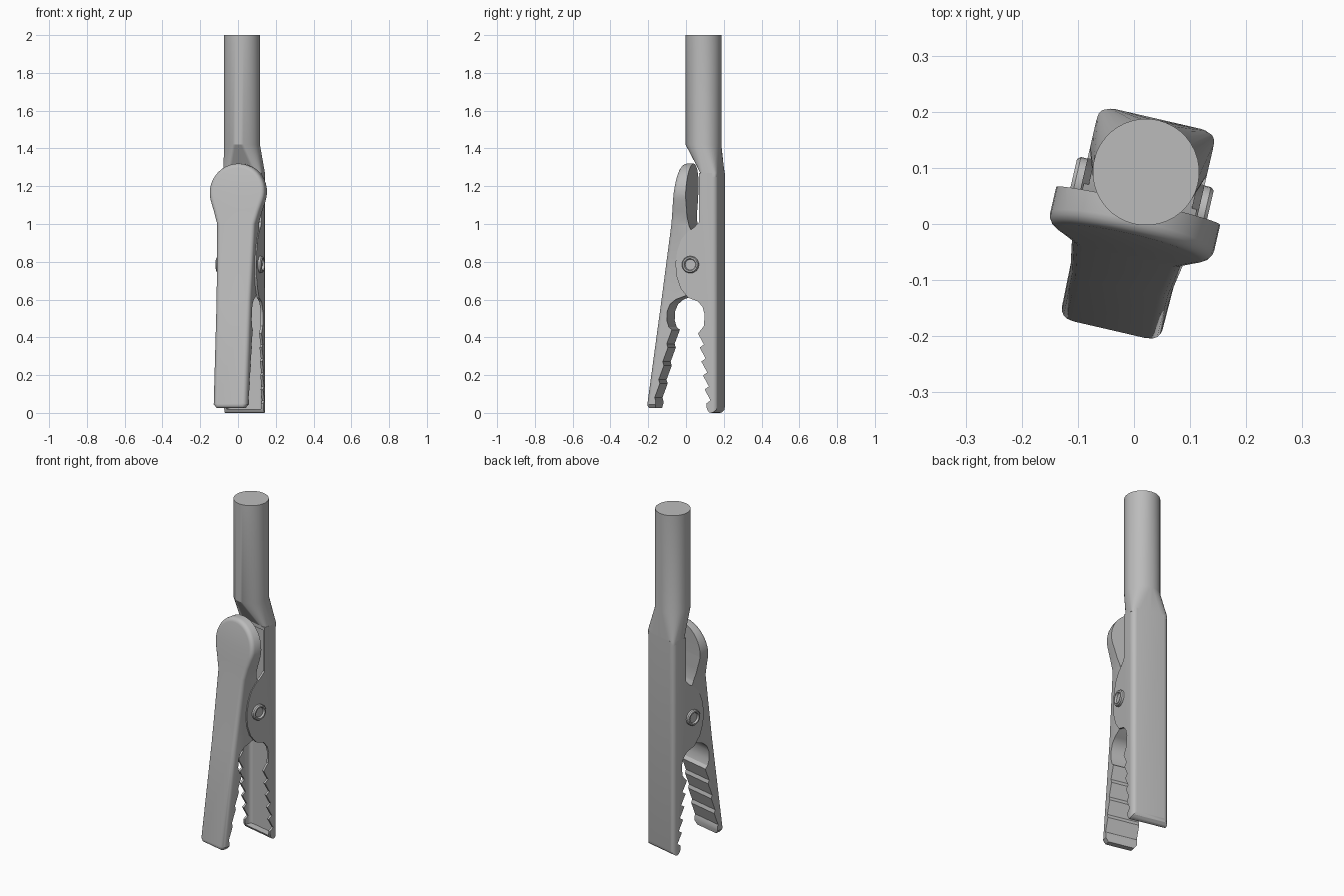
import bpy
import bmesh
from math import sin, cos, pi, radians, copysign
from mathutils import Matrix

cube = bpy.data.objects.get("Cube")
if cube:
    bpy.data.objects.remove(cube)

steel = bpy.data.materials.new("brushed_grey")
steel.use_nodes = True
GREY = (0.5, 0.5, 0.5, 1)
steel.diffuse_color = GREY
steel.node_tree.nodes["Principled BSDF"].inputs["Base Color"].default_value = GREY


def finish(name, bm):
    bmesh.ops.recalc_face_normals(bm, faces=bm.faces)
    mesh = bpy.data.meshes.new(name)
    bm.to_mesh(mesh)
    bm.free()
    mesh.materials.append(steel)
    obj = bpy.data.objects.new(name, mesh)
    bpy.context.collection.objects.link(obj)
    return obj


def prism(name, pts, axis, lo, hi, round_front=0.0):
    """Extrude a 2D outline along x, y or z."""
    place = {"x": lambda a, b, d: (d, a, b),
             "y": lambda a, b, d: (a, d, b),
             "z": lambda a, b, d: (a, b, d)}[axis]
    bm = bmesh.new()
    front = bm.faces.new([bm.verts.new(place(a, b, lo)) for a, b in pts])
    back = bm.faces.new([bm.verts.new(place(a, b, hi)) for a, b in pts])
    rim = list(front.edges)
    n = len(pts)
    for i in range(n):
        j = (i + 1) % n
        bm.faces.new((front.verts[i], front.verts[j], back.verts[j], back.verts[i]))
    if round_front:
        bmesh.ops.recalc_face_normals(bm, faces=bm.faces)
        bmesh.ops.bevel(bm, geom=rim, offset=round_front, segments=4,
                        profile=0.5, affect="EDGES", clamp_overlap=True)
    return finish(name, bm)


def boolean(obj, tool, operation):
    mod = obj.modifiers.new("cut", "BOOLEAN")
    mod.operation, mod.object, mod.solver = operation, tool, "EXACT"
    graph = bpy.context.evaluated_depsgraph_get()
    mesh = bpy.data.meshes.new_from_object(obj.evaluated_get(graph))
    obj.modifiers.clear()
    obj.data = mesh
    bpy.data.objects.remove(tool)


def arc(cx, cy, r, start, end, steps):
    return [(cx + r * cos(radians(start + (end - start) * i / steps)),
             cy + r * sin(radians(start + (end - start) * i / steps)))
            for i in range(steps + 1)]


def rounded_rect(x0, x1, y0, y1, r):
    return (arc(x1 - r, y1 - r, r, 0, 90, 5) + arc(x0 + r, y1 - r, r, 90, 180, 5)
            + arc(x0 + r, y0 + r, r, 180, 270, 5) + arc(x1 - r, y0 + r, r, 270, 360, 5))


def teeth(tip_top, tip_end, depth, count):
    """Zigzag from the top tooth tip down to the last one."""
    pts = []
    (y0, z0), (y1, z1) = tip_top, tip_end
    for i in range(count):
        t = i / (count - 1)
        y, z = y0 + (y1 - y0) * t, z0 + (z1 - z0) * t
        pts.append((y, z))
        if i < count - 1:
            pts.append((y + depth, z + (z1 - z0) / (count - 1) * 0.78))
    return pts


# Fixed jaw: a hollow channel with toothed side walls and pivot cheeks
body_side = [(0.3, 1.27), (0.095, 1.27), (0.095, 1.01), (0.072, 0.985), (0.03, 0.955),
             (0, 0.92), (-0.022, 0.86), (-0.033, 0.79), (-0.026, 0.72), (-0.005, 0.66),
             (0.035, 0.61), (0.09, 0.59), (0.115, 0.56), (0.126, 0.52), (0.122, 0.46)]
body_side += teeth((0.09, 0.42), (0.135, 0.05), 0.032, 6)
body_side += [(0.138, 0.02), (0.15, 0.003), (0.16, 0), (0.172, 0.003),
              (0.186, 0.015), (0.192, 0.035), (0.3, 0.06)]
fixed_jaw = prism("fixed_jaw", body_side, "x", -0.2, 0.2)
column = prism("body_column", rounded_rect(-0.107, 0.107, -0.2, 0.192, 0.028), "z", -0.1, 1.5)
boolean(fixed_jaw, column, "INTERSECT")
hollow = prism("body_hollow", rounded_rect(-0.094, 0.094, -0.3, 0.178, 0.02), "z", 0.02, 1.255)
boolean(fixed_jaw, hollow, "DIFFERENCE")

# Moving arm: solid jaw, pivot web and round thumb paddle
arm_side = [(-0.4, -0.1), (-0.148, -0.1), (-0.148, 0.025)]
arm_side += teeth((-0.055, 0.44), (-0.143, 0.06), -0.028, 5)[::-1]
arm_side += [(-0.072, 0.455), (-0.083, 0.49), (-0.08, 0.54), (-0.065, 0.575), (-0.035, 0.6),
             (0.02, 0.62), (0.06, 0.66), (0.09, 0.73), (0.095, 0.8), (0.085, 0.88),
             (0.06, 0.95), (0.04, 0.99), (0.032, 1.04), (0.032, 1.15), (0.037, 1.24),
             (0.046, 1.4), (-0.4, 1.4)]
moving_arm = prism("moving_arm", arm_side, "x", -0.3, 0.3)
outline = [(-0.092, 0.045), (-0.075, 0.025), (0.075, 0.025), (0.092, 0.045), (0.094, 0.6),
           (0.104, 1.0), (0.125, 1.07)]
outline += arc(0, 1.17, 0.15, -18, 198, 24) + [(-0.125, 1.07), (-0.104, 1.0), (-0.094, 0.6)]
slab = prism("arm_outline", outline, "y", -0.2, 0.3, round_front=0.022)
for v in slab.data.vertices:
    v.co.y += 0.14 * v.co.z
boolean(moving_arm, slab, "INTERSECT")

# Cable barrel blending from the channel section into a round tube
bm = bmesh.new()
SIDES = 40
rings = []
for z, boxy in ((1.25, True), (1.27, True), (1.42, False), (2.0, False)):
    ring = []
    for i in range(SIDES):
        c, s = cos(2 * pi * i / SIDES), sin(2 * pi * i / SIDES)
        if boxy:
            x = 0.107 * copysign(abs(c) ** 0.3, c)
            y = 0.1435 + 0.0485 * copysign(abs(s) ** 0.3, s)
        else:
            x, y = 0.095 * c, 0.095 + 0.095 * s
        ring.append(bm.verts.new((x, y, z)))
    rings.append(ring)
for low, high in zip(rings, rings[1:]):
    for i in range(SIDES):
        j = (i + 1) % SIDES
        bm.faces.new((low[i], low[j], high[j], high[i]))
bm.faces.new(rings[0])
bm.faces.new(rings[-1])
barrel = finish("cable_barrel", bm)

# Pivot rivet with dimpled heads, turned about the x axis
half = [(0, 0.114), (0.028, 0.114), (0.032, 0.125), (0.04, 0.125), (0.045, 0.119), (0.045, 0.1)]
profile = half + [(r, -x) for r, x in reversed(half)]
bm = bmesh.new()
verts = [bm.verts.new((x, r, 0)) for r, x in profile]
edges = [bm.edges.new(pair) for pair in zip(verts, verts[1:])]
bmesh.ops.spin(bm, geom=verts + edges, cent=(0, 0, 0), axis=(1, 0, 0),
               angle=2 * pi, steps=24, use_duplicate=False)
bmesh.ops.remove_doubles(bm, verts=bm.verts, dist=0.0005)
bmesh.ops.translate(bm, verts=bm.verts, vec=(0, 0.05, 0.785))
rivet = finish("pivot_rivet", bm)

# Shade and turn the whole clip about the vertical axis
for obj in (fixed_jaw, moving_arm, barrel, rivet):
    obj.data.transform(Matrix.Rotation(radians(-13), 4, "Z"))
    bpy.ops.object.select_all(action="DESELECT")
    obj.select_set(True)
    bpy.context.view_layer.objects.active = obj
    bpy.ops.object.shade_smooth_by_angle(angle=radians(30))
